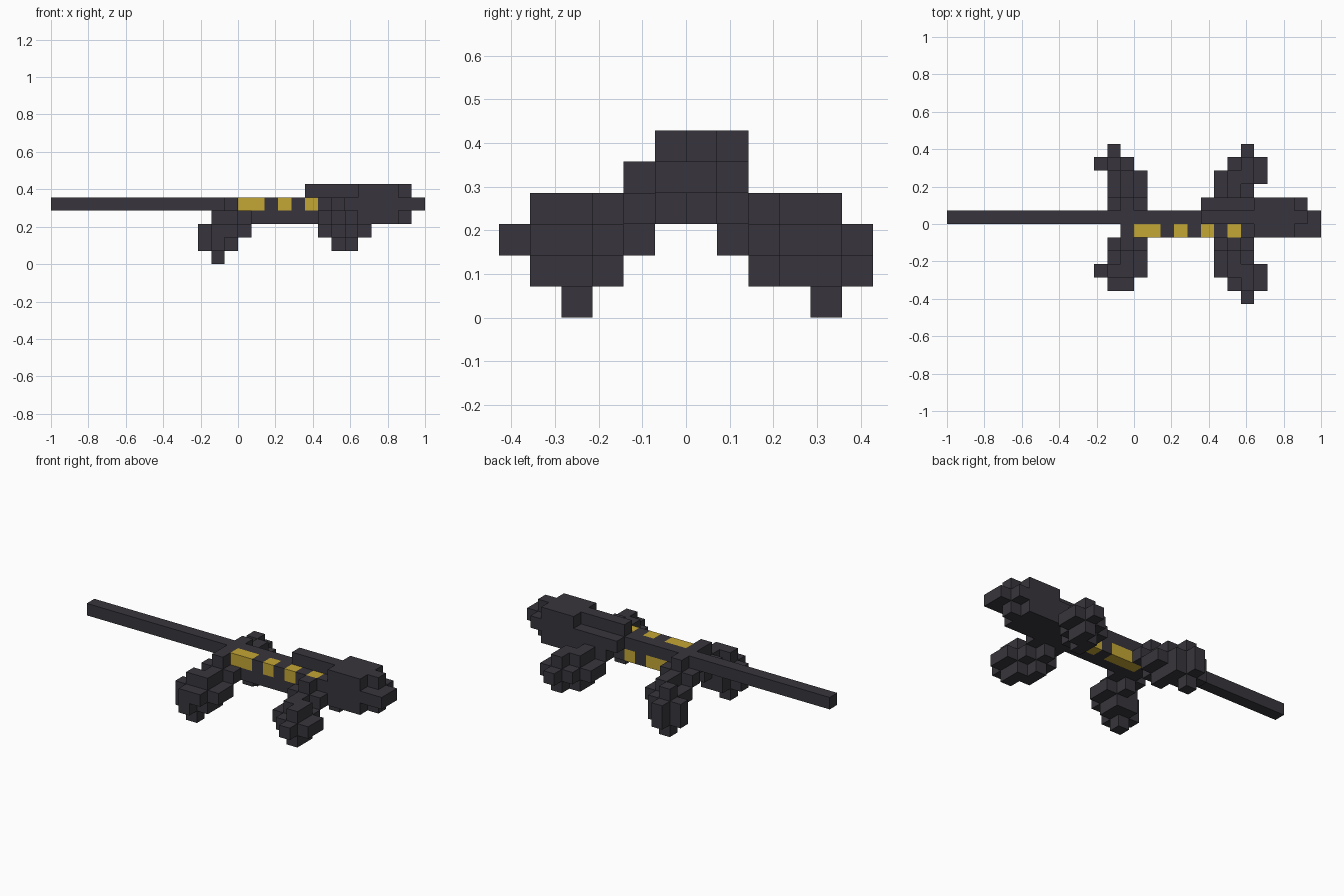
import bpy
import bmesh
from mathutils import Vector

cube = bpy.data.objects.get("Cube")
if cube:
    bpy.data.objects.remove(cube, do_unlink=True)

U = 1 / 14  # edge of one block


def material(name, rgb):
    m = bpy.data.materials.new(name)
    m.use_nodes = True
    m.diffuse_color = (*rgb, 1)
    bsdf = next(n for n in m.node_tree.nodes if n.type == 'BSDF_PRINCIPLED')
    bsdf.inputs["Base Color"].default_value = (*rgb, 1)
    bsdf.inputs["Roughness"].default_value = 0.9
    return m


MATS = [material("charcoal skin", (0.039, 0.036, 0.045)),
        material("yellow spots", (0.55, 0.38, 0.035))]


def box(x0, x1, y0, y1, z0, z1):
    """Blocks filling a half-open range."""
    return {(x, y, z) for x in range(x0, x1) for y in range(y0, y1) for z in range(z0, z1)}


DIRS = [(1, 0, 0), (-1, 0, 0), (0, 1, 0), (0, -1, 0), (0, 0, 1), (0, 0, -1)]


def star_stroke(*centres):
    """Each centre block plus its six neighbours."""
    out = set(centres)
    for c in centres:
        out |= {tuple(a + b for a, b in zip(c, d)) for d in DIRS}
    return out


def mirror(blocks):
    """Mirror across the y = 0 plane."""
    return {(x, -1 - y, z) for x, y, z in blocks}


# Trunk, neck, head and tail
body = box(-1, 9, -1, 1, 3, 5)
neck = box(5, 9, 0, 1, 5, 6) | box(5, 9, 1, 2, 4, 5)
head = (box(9, 12, -1, 2, 3, 6) | box(12, 13, -1, 2, 4, 5)
        | box(12, 13, 0, 1, 3, 6) | box(13, 14, -1, 1, 4, 5))
tail = box(-14, -1, 0, 1, 4, 5)

# Legs
front_leg = star_stroke((7, 1, 3), (7, 2, 2), (7, 3, 2), (8, 3, 2), (8, 4, 2))
thigh = [(-1, 1, 3), (-1, 2, 2), (-1, 3, 2)]
rear_left = star_stroke(*thigh, (-2, 4, 2), (-2, 4, 1))
rear_right = mirror(star_stroke(*thigh, (-2, 3, 2), (-2, 3, 1)))

# Spots on the upper right and lower left edges of the back
spots = (box(0, 2, -1, 0, 4, 5) | box(3, 4, -1, 0, 4, 5) | box(5, 6, -1, 0, 4, 5)
         | box(7, 8, -1, 0, 4, 5) | box(0, 3, 0, 1, 3, 4) | box(4, 5, 0, 1, 3, 4))

parts = {"body": body, "neck": neck, "head": head, "tail": tail,
         "front_left_leg": front_leg, "front_right_leg": mirror(front_leg),
         "rear_left_leg": rear_left, "rear_right_leg": rear_right}
solid = set().union(*parts.values())


def build(name, blocks):
    """Skin the outer faces of a group of blocks."""
    bm = bmesh.new()
    for b in sorted(blocks):
        for d in DIRS:
            if tuple(p + q for p, q in zip(b, d)) in solid:
                continue
            n = Vector(d)
            s = Vector((n.y, n.z, n.x))
            t = n.cross(s)
            c = Vector(b) + Vector((.5, .5, .5)) + n / 2
            corners = [c + (i * s + j * t) / 2 for i, j in ((-1, -1), (1, -1), (1, 1), (-1, 1))]
            f = bm.faces.new([bm.verts.new(p * U) for p in corners])
            f.material_index = int(b in spots)
    bmesh.ops.remove_doubles(bm, verts=bm.verts[:], dist=U / 100)
    bmesh.ops.dissolve_limit(bm, angle_limit=0.01, verts=bm.verts[:], edges=bm.edges[:],
                             delimit={'MATERIAL'})
    me = bpy.data.meshes.new(name)
    bm.to_mesh(me)
    bm.free()
    for m in MATS:
        me.materials.append(m)
    bpy.context.scene.collection.objects.link(bpy.data.objects.new(name, me))


# Shared blocks belong to the first part that claims them
used = set()
for name, blocks in parts.items():
    build(name, blocks - used)
    used |= blocks
